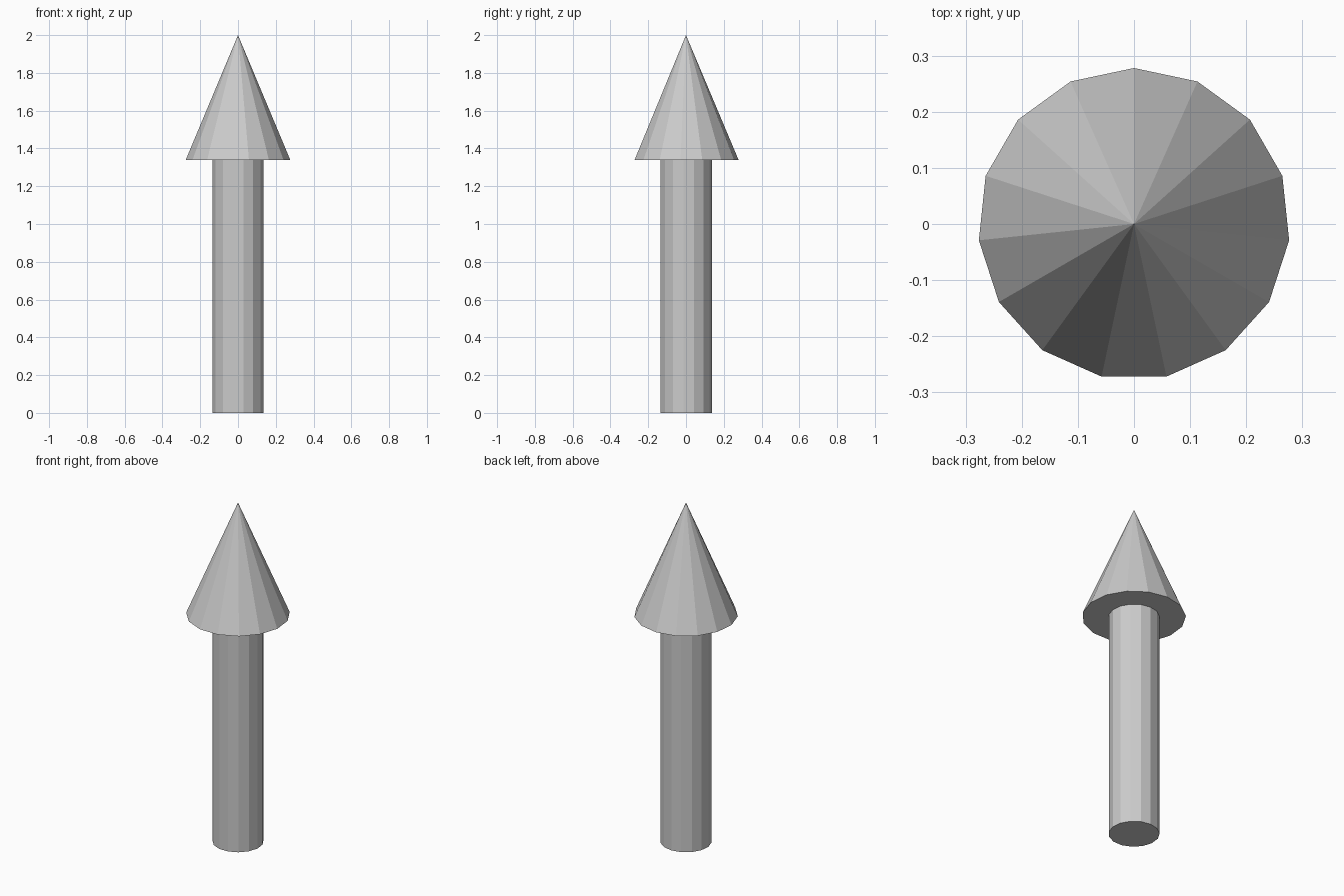
import bpy

if "Cube" in bpy.data.objects:
    bpy.data.objects.remove(bpy.data.objects["Cube"])

SIDES = 15
NECK_Z = 1.34    # where the shaft meets the head
TOP_Z = 2.0

# Shaft: low-poly round bar standing on the ground
bpy.ops.mesh.primitive_cylinder_add(vertices=SIDES, radius=0.137, depth=NECK_Z,
                                    location=(0, 0, NECK_Z / 2))
bpy.context.object.name = "arrow_shaft"

# Head: flat-shaded cone with a closed base overhanging the shaft
head_height = TOP_Z - NECK_Z
bpy.ops.mesh.primitive_cone_add(vertices=SIDES, radius1=0.278, radius2=0,
                                depth=head_height,
                                location=(0, 0, NECK_Z + head_height / 2))
bpy.context.object.name = "arrow_head"
